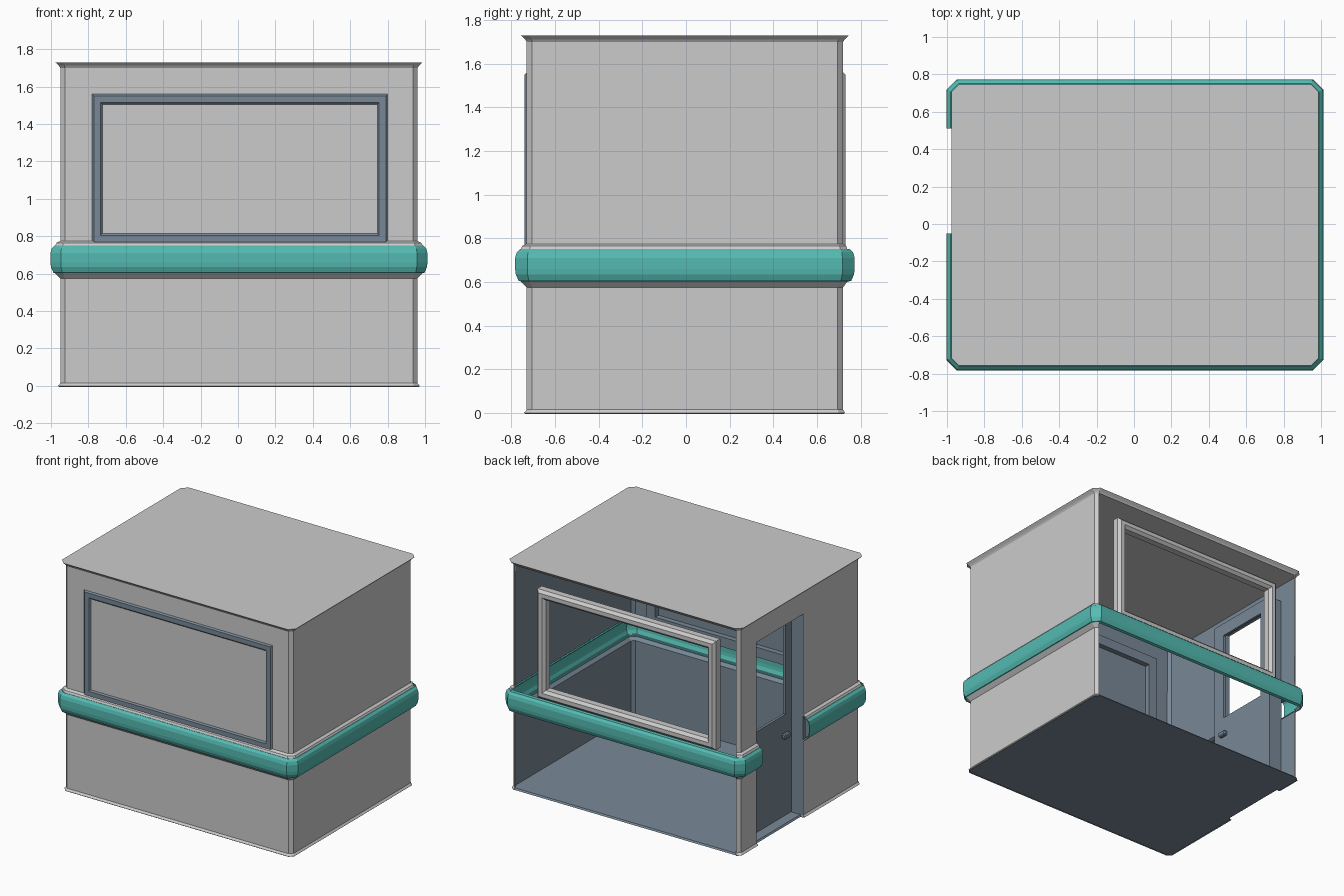
import bpy, bmesh
from mathutils import Vector

if "Cube" in bpy.data.objects:
    bpy.data.objects.remove(bpy.data.objects["Cube"])

X0, X1, Y0, Y1 = -0.95, 0.96, -0.73, 0.72    # wall planes
DOOR0, DOOR1 = -0.05, 0.51                   # doorway along the left wall
C = 0.025                                    # corner chamfer


def material(name, rgb):
    m = bpy.data.materials.new(name)
    m.diffuse_color = (*rgb, 1)
    m.use_nodes = True
    m.node_tree.nodes["Principled BSDF"].inputs["Base Color"].default_value = m.diffuse_color
    return m


TEAL = material("teal", (0.09, 0.50, 0.45))
SLATE = material("slate", (0.19, 0.25, 0.31))
GREY = material("grey", (0.8, 0.8, 0.8))


def finish(name, bm, *mats):
    me = bpy.data.meshes.new(name)
    bm.to_mesh(me)
    bm.free()
    for m in mats:
        me.materials.append(m)
    ob = bpy.data.objects.new(name, me)
    bpy.context.collection.objects.link(ob)
    return ob


def offset(pts, d, closed=False):
    """Push a counter-clockwise plan outline outwards by d with mitred corners."""
    out, n = [], len(pts)
    for i, p in enumerate(pts):
        p = Vector(p)
        dirs = []
        if closed or i > 0:
            dirs.append((p - Vector(pts[i - 1])).normalized())
        if closed or i < n - 1:
            dirs.append((Vector(pts[(i + 1) % n]) - p).normalized())
        normals = [Vector((t.y, -t.x)) for t in dirs]
        m = sum(normals, Vector((0, 0))).normalized()
        out.append(p + m * d / m.dot(normals[0]))
    return out


def sweep(name, pts, profile, *mats, closed=False, caps=False):
    """Sheet following a plan path; profile is a list of (outward offset, z)."""
    bm = bmesh.new()
    rings = [[bm.verts.new((p.x, p.y, z)) for p in offset(pts, d, closed)] for d, z in profile]
    n = len(pts)
    for a, b in zip(rings, rings[1:]):
        for i in range(n if closed else n - 1):
            j = (i + 1) % n
            bm.faces.new((a[i], a[j], b[j], b[i]))
    if caps:
        bm.faces.new(rings[0][::-1])
        bm.faces.new(rings[-1])
    return finish(name, bm, *mats)


def wall(name, pts, profile):
    """Grey outside skin with a slate inner lining."""
    ob = sweep(name, pts, profile, GREY, SLATE)
    s = ob.modifiers.new("lining", 'SOLIDIFY')
    s.thickness, s.offset, s.material_offset = 0.008, -1, 1


def box(bm, lo, hi):
    vs = bmesh.ops.create_cube(bm, size=1)["verts"]
    for v in vs:
        v.co = [(a + b) / 2 + c * (b - a) for a, b, c in zip(lo, hi, v.co)]


def bars(name, boxes, mat=None, bevel=0.0):
    bm = bmesh.new()
    for lo, hi in boxes:
        box(bm, lo, hi)
    if bevel:
        bmesh.ops.bevel(bm, geom=bm.edges[:], offset=bevel, segments=1, affect='EDGES')
    return finish(name, bm, *([mat] if mat else []))


def window_frame(name, x0, x1, z0, z1, y_out, y_in, w, mat=None):
    """Chamfered rectangular tube: section loops mitred around the opening."""
    e = 0.02
    section = [(0, y_in), (0, y_out + (e if y_in > y_out else -e)), (e, y_out),
               (w - e, y_out), (w, y_out + (e if y_in > y_out else -e)), (w, y_in)]
    bm = bmesh.new()
    loops = [[bm.verts.new(v) for v in ((x0 + d, y, z0 + d), (x1 - d, y, z0 + d),
                                        (x1 - d, y, z1 - d), (x0 + d, y, z1 - d))]
             for d, y in section]
    for k, a in enumerate(loops):
        b = loops[(k + 1) % len(loops)]
        for i in range(4):
            j = (i + 1) % 4
            bm.faces.new((a[i], a[j], b[j], b[i]))
    bmesh.ops.recalc_face_normals(bm, faces=bm.faces[:])
    finish(name, bm, *([mat] if mat else []))


# Plan paths, counter-clockwise, leaving the doorway open
corners_front = [(X0, Y0 + C), (X0 + C, Y0), (X1 - C, Y0), (X1, Y0 + C)]
corners_back = [(X1, Y1 - C), (X1 - C, Y1), (X0 + C, Y1), (X0, Y1 - C)]
main_path = [(X0, DOOR0)] + corners_front + corners_back[:2]
post_path = corners_back[2:] + [(X0, DOOR1)]
belt_path = [(X0, DOOR0)] + corners_front + corners_back + [(X0, DOOR1)]
outline = corners_front + corners_back

# Walls below and above the belt (the back is open)
lower = [(0.012, 0), (0, 0.015), (0, 0.575), (0.03, 0.605)]
upper = [(0.03, 0.745), (0.02, 0.765), (0, 0.775), (0, 1.70)]
for label, path in (("main", main_path), ("corner_post", post_path)):
    wall(label + "_lower_wall", path, lower)
    wall(label + "_upper_wall", path, upper)
wall("door_lintel", [(X0, DOOR1), (X0, DOOR0)], [(0, 1.54), (0, 1.70)])

# Teal belt running round the booth, hollow inside
belt = sweep("belt", belt_path,
             [(0.015, 0.60), (0.037, 0.605), (0.05, 0.635), (0.053, 0.66), (0.053, 0.71),
              (0.046, 0.735), (0.03, 0.75), (0.005, 0.752)], TEAL)
s = belt.modifiers.new("thickness", 'SOLIDIFY')
s.thickness, s.offset = 0.006, -1

# Flared roof slab and floor with a doorway notch
sweep("roof", outline, [(0, 1.70), (0.008, 1.712), (0.027, 1.73)], closed=True, caps=True)
floor_plan = outline + [(X0, DOOR1), (X0 + 0.025, DOOR1), (X0 + 0.025, DOOR0), (X0, DOOR0)]
sweep("floor", floor_plan, [(0.008, 0), (0, 0.012)], SLATE, closed=True, caps=True)

# Window frames, front (just proud of the wall) and back (free standing)
window_frame("front_window_frame", -0.79, 0.81, 0.75, 1.57, Y0 - 0.01, Y0 + 0.05, 0.075, SLATE)
window_frame("back_window_frame", -0.75, 0.75, 0.745, 1.57, Y1 + 0.01, Y1 - 0.06, 0.07)

# Door surround: jambs and header lining the recess
XD = -0.85
bars("door_surround", [
    ((X0 + 0.002, DOOR0 - 0.03, 0.012), (XD + 0.02, DOOR0, 1.57)),
    ((X0 + 0.002, DOOR1, 0.012), (XD + 0.02, DOOR1 + 0.03, 1.57)),
    ((X0 + 0.002, DOOR0, 1.54), (XD + 0.02, DOOR1, 1.57))], SLATE)

# Door leaf: solid lower panel and open window above
bars("door", [
    ((XD, DOOR0, 0.015), (XD + 0.02, DOOR1, 0.78)),
    ((XD, DOOR0, 0.78), (XD + 0.02, DOOR0 + 0.07, 1.54)),
    ((XD, DOOR1 - 0.07, 0.78), (XD + 0.02, DOOR1, 1.54)),
    ((XD, DOOR0 + 0.07, 1.47), (XD + 0.02, DOOR1 - 0.07, 1.54))], SLATE)

# Door handles on both faces
bars("door_handles", [
    ((XD - 0.035, 0.0, 0.61), (XD, 0.07, 0.65)),
    ((XD + 0.02, 0.0, 0.61), (XD + 0.055, 0.07, 0.65))], SLATE, 0.008)
